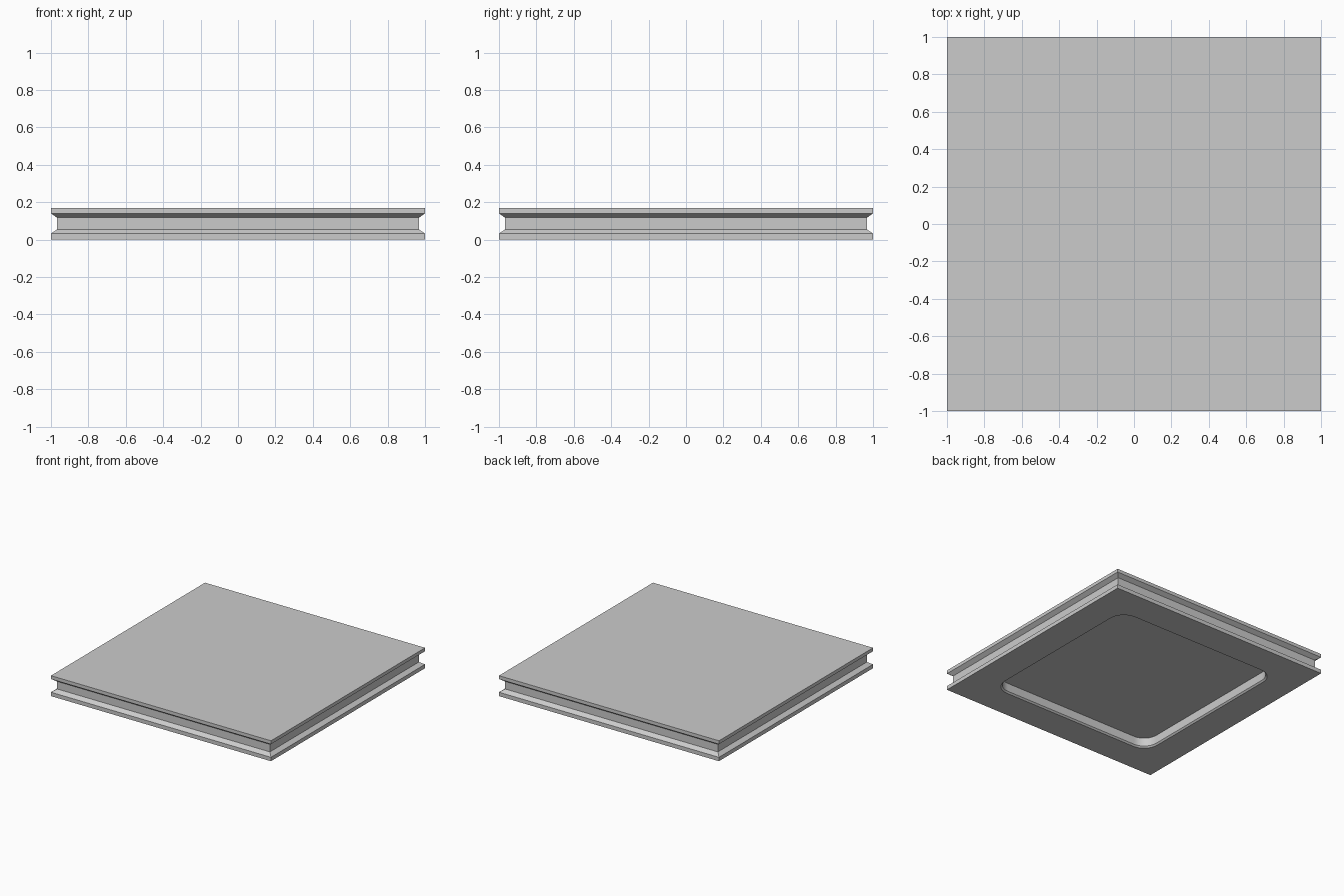
import bpy, bmesh, math

if "Cube" in bpy.data.objects:
    bpy.data.objects.remove(bpy.data.objects["Cube"])

SEG = 8  # segments per rounded pocket corner
bm = bmesh.new()


def square(half, z):
    return [bm.verts.new((sx * half, sy * half, z))
            for sx, sy in ((1, 1), (-1, 1), (-1, -1), (1, -1))]


def rounded(half, r, z):
    ring = []
    for k in range(4):
        mid = math.radians(45 + 90 * k)
        cx = math.copysign(half - r, math.cos(mid))
        cy = math.copysign(half - r, math.sin(mid))
        for i in range(SEG + 1):
            a = math.radians(90 * k + 90 * i / SEG)
            ring.append(bm.verts.new((cx + r * math.cos(a), cy + r * math.sin(a), z)))
    return ring


def bridge(a, b):
    n = len(a)
    for i in range(n):
        j = (i + 1) % n
        bm.faces.new((a[i], a[j], b[j], b[i]))


# outer sides: two flanges with a sloped groove between them
profile = [(1, 0), (1, 0.032), (0.967, 0.055), (0.967, 0.117), (1, 0.14), (1, 0.168)]
outer = [square(h, z) for h, z in profile]
for a, b in zip(outer, outer[1:]):
    bridge(a, b)
bm.faces.new(outer[-1])

# rounded pocket in the underside, with a small chamfered rim
pocket = [rounded(0.75, 0.13, 0), rounded(0.738, 0.118, 0.012), rounded(0.738, 0.118, 0.08)]
for a, b in zip(pocket, pocket[1:]):
    bridge(a, b)
bm.faces.new(pocket[-1])

# flat underside between the outer edge and the pocket rim
base, rim = outer[0], pocket[0]
for k in range(4):
    s = k * (SEG + 1)
    for i in range(s, s + SEG):
        bm.faces.new((base[k], rim[i], rim[i + 1]))
    bm.faces.new((base[k], rim[s + SEG], rim[(s + SEG + 1) % len(rim)], base[(k + 1) % 4]))

bmesh.ops.recalc_face_normals(bm, faces=bm.faces[:])
mesh = bpy.data.meshes.new("grooved_slab")
bm.to_mesh(mesh)
bm.free()
slab = bpy.data.objects.new("grooved_slab", mesh)
bpy.context.collection.objects.link(slab)
bpy.context.view_layer.objects.active = slab
slab.select_set(True)
bpy.ops.object.shade_smooth_by_angle(angle=math.radians(25))
